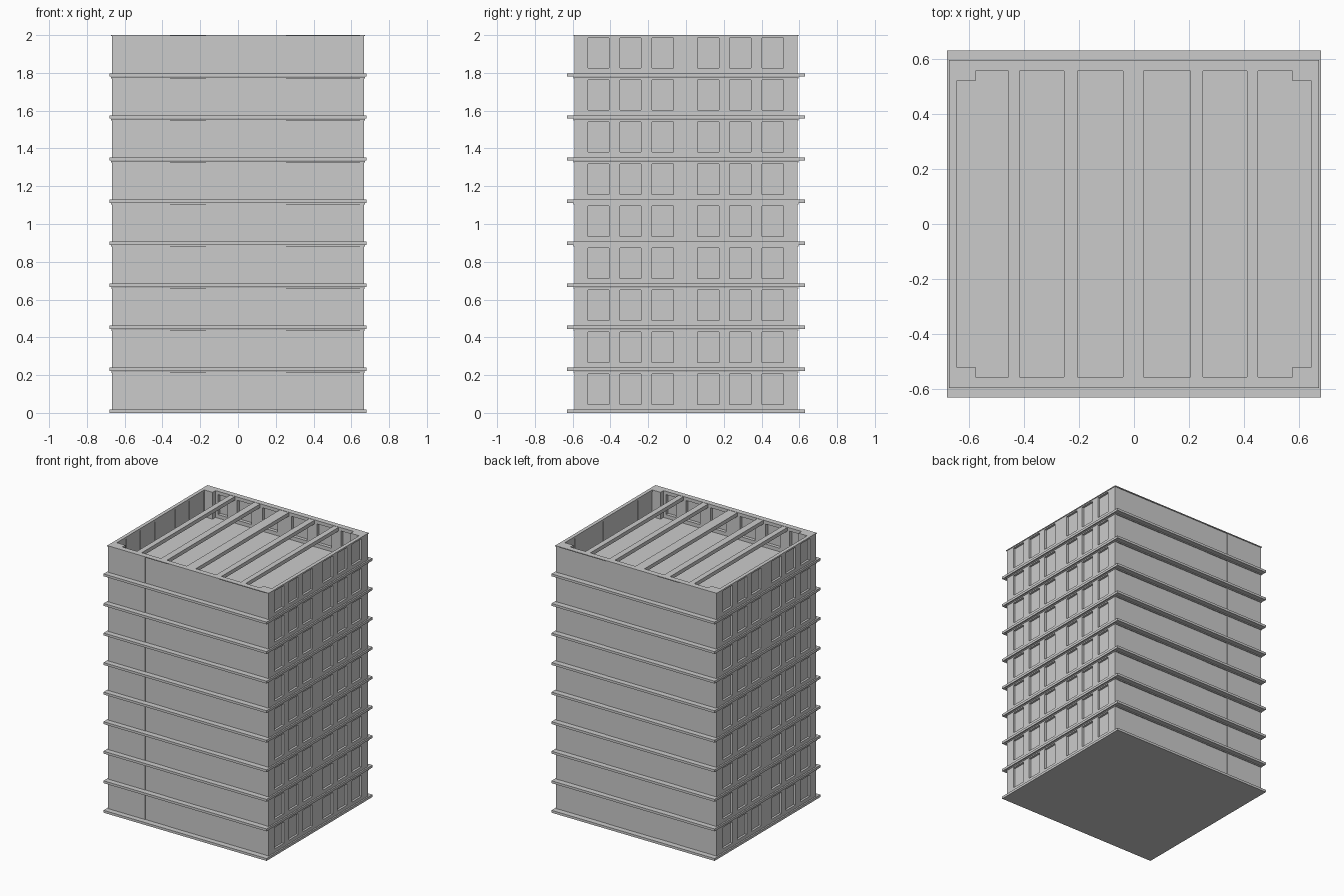
import bpy, bmesh

if "Cube" in bpy.data.objects:
    bpy.data.objects.remove(bpy.data.objects["Cube"])

FLOORS, PITCH = 9, 0.2225
X, Y = 0.668, 0.59            # outer wall faces
XI, YI = 0.645, 0.555         # inner wall faces
SLAB, TOP = 0.018, 0.22
W0, W1 = 0.045, 0.205         # window sill and head
SIDE = [(-.52, -.408), (-.35, -.238), (-.18, -.065), (.06, .175), (.23, .343), (.402, .515)]
BEAMS = [(-.455, -.415), (-.255, -.205), (-.04, .035), (.205, .25), (.41, .45)]


def box(bm, x0, x1, y0, y1, z0, z1):
    vs = bmesh.ops.create_cube(bm, size=1)["verts"]
    for v in vs:
        v.co.x = x1 if v.co.x > 0 else x0
        v.co.y = y1 if v.co.y > 0 else y0
        v.co.z = z1 if v.co.z > 0 else z0


def part(name, boxes, mirror=None):
    """Boxes joined in one mesh, optionally mirrored, stacked on every floor."""
    bm = bmesh.new()
    for b in boxes:
        box(bm, *b)
    me = bpy.data.meshes.new(name)
    bm.to_mesh(me)
    bm.free()
    ob = bpy.data.objects.new(name, me)
    bpy.context.collection.objects.link(ob)
    if mirror:
        m = ob.modifiers.new("mirror", 'MIRROR')
        m.use_axis = mirror
        m.use_mirror_merge = False
    a = ob.modifiers.new("floors", 'ARRAY')
    a.count = FLOORS
    a.use_relative_offset = False
    a.use_constant_offset = True
    a.constant_offset_displace = (0, 0, PITCH)
    return ob


def pierced(gaps, lo, hi, z0, z1):
    """Spans (a, b, z0, z1) of a wall left solid around a row of openings."""
    edges = [lo] + [e for g in gaps for e in g] + [hi]
    piers = [(edges[i], edges[i + 1], z0, z1) for i in range(0, len(edges), 2)]
    return piers + [(lo, hi, SLAB, z0), (lo, hi, z1, TOP)]


# floor slabs, projecting as ledges at front and back
part("floor_slab", [(-.679, .679, -.63, .63, 0, SLAB)])

# side walls with six recessed windows
part("side_wall", [(XI, X, a, b, c, d) for a, b, c, d in pierced(SIDE, -Y, Y, W0, W1)],
     (True, False, False))
part("side_window_pane", [(XI + .003, XI + .007, a, b, W0, W1) for a, b in SIDE],
     (True, False, False))

# front and back walls: flush outer skin, inner frame with niches between the beams
xs = [-.575] + [e for b in BEAMS for e in b] + [.575]
niches = [(xs[i] + .02, xs[i + 1] - .02) for i in range(0, len(xs), 2)]
part("front_back_frame", [(a, b, -Y + .008, -YI, c, d)
                          for a, b, c, d in pierced(niches, -XI, XI, W0, W1 - .01)],
     (False, True, False))
seams = [-XI, -.36, -.17, .255, XI]
part("front_back_panel", [(a, b, -Y + .002 * (i % 2), -Y + .01, SLAB, TOP)
                          for i, (a, b) in enumerate(zip(seams, seams[1:]))],
     (False, True, False))

# corner columns inside
part("corner_column", [(.575, XI, .52, YI, SLAB, TOP)], (True, True, False))

# ceiling beams running front to back
part("ceiling_beam", [(a, b, -YI, YI, TOP - .03, TOP - .002) for a, b in BEAMS])

# thin lip round the head of each storey
part("storey_lip", [(-.672, .672, YI, Y + .006, TOP - .006, TOP + .0025 - .0025),
                    (-.672, .672, -Y - .006, -YI, TOP - .006, TOP),
                    (XI, .672, -YI, YI, TOP - .006, TOP),
                    (-.672, -XI, -YI, YI, TOP - .006, TOP)])
